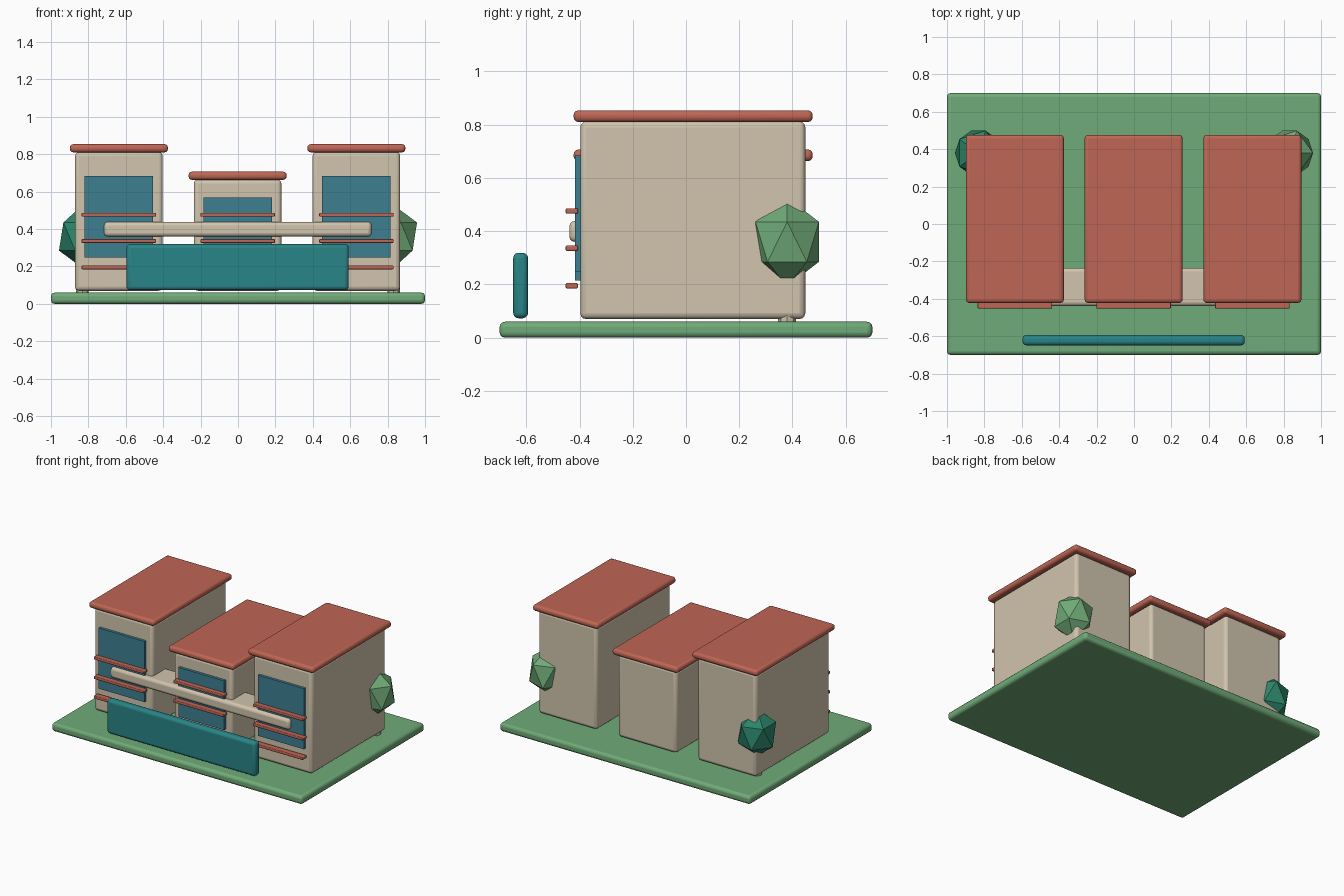
import bpy, math

if "Cube" in bpy.data.objects:
    bpy.data.objects.remove(bpy.data.objects["Cube"])


def mat(name, r, g, b):
    lin = lambda c: c / 12.92 if c <= 0.04045 else ((c + 0.055) / 1.055) ** 2.4
    m = bpy.data.materials.new(name)
    m.diffuse_color = (lin(r), lin(g), lin(b), 1)
    m.use_nodes = True
    m.node_tree.nodes["Principled BSDF"].inputs["Base Color"].default_value = m.diffuse_color
    return m


WALL = mat("warm_beige", 0.82, 0.77, 0.68)
RED = mat("brick_red", 0.75, 0.40, 0.33)
GLASS = mat("window_blue", 0.24, 0.50, 0.57)
TEAL = mat("fence_teal", 0.16, 0.52, 0.53)
GREEN = mat("grass_green", 0.44, 0.67, 0.47)
PINE = mat("deep_green", 0.17, 0.52, 0.41)


def box(name, x, y, z, material, bevel=0.0):
    """Box given as (min, max) on each axis, with optional rounded edges."""
    bpy.ops.mesh.primitive_cube_add(size=1)
    o = bpy.context.object
    o.name = name
    for v in o.data.vertices:
        v.co = [lo + (c + 0.5) * (hi - lo) for c, (lo, hi) in zip(v.co, (x, y, z))]
    o.data.materials.append(material)
    if bevel:
        b = o.modifiers.new("rounded_edges", 'BEVEL')
        b.width, b.segments = bevel, 3
        bpy.ops.object.shade_smooth_by_angle(angle=math.radians(40))
    return o


def span(c, half):
    return (c - half, c + half)


# lawn slab
box("lawn", (-1, 1), (-0.7, 0.7), (0.0, 0.06), GREEN, 0.02)

# three blocks, each with roof, window and sun-shade strips
for side, cx, top, win in (("left", -0.637, 0.812, (0.247, 0.684)),
                           ("middle", -0.002, 0.665, (0.215, 0.57)),
                           ("right", 0.633, 0.812, (0.247, 0.684))):
    box(side + "_block", span(cx, 0.234), (-0.397, 0.448), (0.07, top), WALL, 0.022)
    box(side + "_roof", span(cx, 0.262), (-0.422, 0.476), (top - 0.002, top + 0.042), RED, 0.018)
    box(side + "_window", span(cx, 0.183), (-0.416, -0.394), win, GLASS)
    for i, z in enumerate((0.195, 0.336, 0.476)):
        box(f"{side}_shade_{i + 1}", span(cx, 0.199), (-0.452, -0.406), span(z, 0.01), RED, 0.005)

# walkway joining the blocks
box("walkway", (-0.716, 0.714), (-0.438, -0.235), (0.36, 0.438), WALL, 0.02)

# front fence
box("front_fence", (-0.596, 0.592), (-0.649, -0.593), (0.073, 0.319), TEAL, 0.02)

# low-poly trees at the back corners
for side, s, leaf in (("left", -1, PINE), ("right", 1, GREEN)):
    bpy.ops.mesh.primitive_cylinder_add(vertices=8, radius=0.034, depth=0.26,
                                        location=(s * 0.832, 0.38, 0.17))
    trunk = bpy.context.object
    trunk.name = side + "_tree_trunk"
    trunk.data.materials.append(WALL)
    bpy.ops.mesh.primitive_ico_sphere_add(subdivisions=1, radius=0.14,
                                          location=(s * 0.832, 0.38, 0.36))
    crown = bpy.context.object
    crown.name = side + "_tree_crown"
    crown.scale.z = 1.2
    crown.data.materials.append(leaf)
